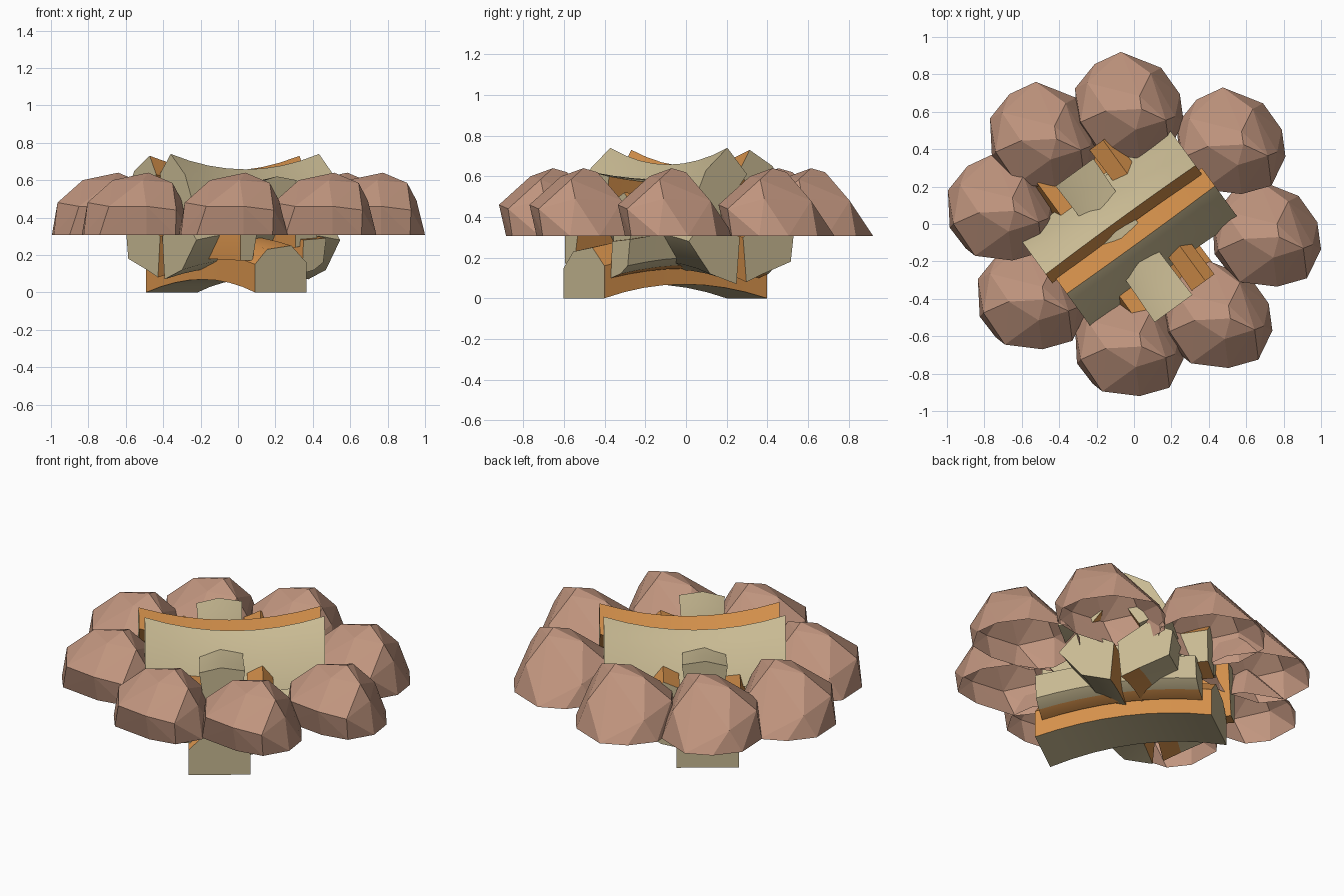
import bpy, bmesh, math
from mathutils import Vector

if "Cube" in bpy.data.objects:
    bpy.data.objects.remove(bpy.data.objects["Cube"])


def material(name, rgb):
    m = bpy.data.materials.new(name)
    m.diffuse_color = (*rgb, 1)
    m.use_nodes = True
    m.node_tree.nodes["Principled BSDF"].inputs["Base Color"].default_value = m.diffuse_color
    return m


STONE = material("clay_stone", (0.53, 0.30, 0.21))
BARK = material("pale_bark", (0.58, 0.49, 0.29))
WOOD = material("orange_wood", (0.66, 0.28, 0.07))


def add_object(name, bm, mats):
    me = bpy.data.meshes.new(name)
    bm.to_mesh(me)
    bm.free()
    for m in mats:
        me.materials.append(m)
    ob = bpy.data.objects.new(name, me)
    bpy.context.collection.objects.link(ob)
    return ob


# Ring of faceted stones: convex domes, open underneath
BASE = [(.295, -.085), (.275, .06), (.175, .2), (-.04, .285), (-.18, .22),
        (-.285, .09), (-.275, -.11), (-.19, -.22), (.06, -.25), (.215, -.22)]
MIDDLE = [(.25, -.06, .49), (.22, -.24, .44), (.06, -.285, .46), (-.14, -.26, .46),
          (-.255, -.09, .48), (-.22, .12, .43), (.12, .17, .48)]
UPPER = [(.20, -.08, .585), (.06, .05, .62), (-.12, -.03, .60), (.04, -.13, .60)]


def stone(i, cx, cy):
    bm = bmesh.new()
    for x, y in BASE:
        bm.verts.new((cx + x, cy + y, .307))
    for x, y, z in MIDDLE + UPPER + [(.07, -.02, .64)]:
        bm.verts.new((cx + x, cy + y, z))
    bmesh.ops.convex_hull(bm, input=bm.verts[:])
    loose = [v for v in bm.verts if not v.link_faces]
    bmesh.ops.delete(bm, geom=loose, context='VERTS')
    bmesh.ops.recalc_face_normals(bm, faces=bm.faces[:])
    under = [f for f in bm.faces if f.normal.z < -.9]
    bmesh.ops.delete(bm, geom=under, context='FACES')
    add_object(f"ring_stone_{i}", bm, [STONE])


for i, c in enumerate([(-.03, .635), (.515, .445), (.705, -.05), (.445, -.485),
                       (-.03, -.635), (-.55, -.385), (-.71, .09), (-.485, .475)]):
    stone(i + 1, *c)

# Two log directions, perpendicular to each other
A = math.radians(36)
L = Vector((math.cos(A), math.sin(A), 0))
P = Vector((math.sin(A), -math.cos(A), 0))


def log(name, along, start, end, section, waist=.93, bend=0, steps=8):
    """Split log: section is (across, height, edge colour); bent and thinned at mid-length."""
    across = P if along is L else L
    n = len(section)
    cu = sum(s[0] for s in section) / n
    cz = sum(s[1] for s in section) / n
    bm = bmesh.new()
    rings = []
    for k in range(steps + 1):
        t = k / steps
        mid = 1 - (2 * t - 1) ** 2
        s = 1 - (1 - waist) * mid
        p = along * (start + (end - start) * t)
        rings.append([bm.verts.new(p + across * (cu + (u - cu) * s)
                                   + Vector((0, 0, cz + (z - cz) * s + bend * mid)))
                      for u, z, _ in section])
    for r, q in zip(rings, rings[1:]):
        for j in range(n):
            f = bm.faces.new((r[j], r[(j + 1) % n], q[(j + 1) % n], q[j]))
            f.material_index = section[j][2]
            f.smooth = True
    for ring in (rings[0], rings[-1]):
        bm.faces.new(ring)
    bmesh.ops.recalc_face_normals(bm, faces=bm.faces[:])
    # crisp long edges and ends
    for e in bm.edges:
        if len(e.link_faces) == 2 and e.calc_face_angle() > math.radians(45):
            e.smooth = False
    add_object(name, bm, [BARK, WOOD])


# Top pair: bark outside, orange split faces along the middle
log("top_log_front", L, -.51, .47, [(-.03, .61, 1), (.09, .74, 0), (.22, .63, 0),
                                    (.31, .44, 0), (.14, .40, 1)], .93, -.07)
log("top_log_back", L, -.54, .45, [(.0, .63, 1), (-.06, .73, 0), (-.20, .65, 0),
                                   (-.31, .46, 0), (-.14, .40, 1)], .93, -.07)

# Middle layer, crossing underneath
log("middle_log_centre", P, -.41, .49, [(-.22, .59, 0), (-.10, .62, 0), (.03, .60, 1),
                                        (.0, .38, 0), (-.19, .38, 1)], .93, -.03)
log("middle_log_right", P, -.46, .47, [(.04, .48, 1), (.13, .52, 1), (.19, .46, 0),
                                       (.18, .27, 1), (.04, .24, 1)])
log("middle_log_left", P, -.48, .49, [(-.20, .47, 1), (-.29, .48, 1), (-.34, .32, 1),
                                      (-.34, .17, 1), (-.26, .17, 1)])

# Lower pair, meeting in a downward ridge
log("lower_log_front", L, -.50, .45, [(.02, .07, 0), (.18, .12, 0), (.31, .28, 0),
                                      (.20, .40, 1), (.0, .30, 1)], .88, .05)
log("lower_log_back", L, -.50, .45, [(-.04, .08, 1), (-.14, .12, 0), (-.31, .18, 0),
                                     (-.33, .33, 0), (-.18, .40, 1), (-.02, .30, 1)], .88, .05)

# Ground pair
log("ground_log_left", P, -.45, .54, [(.06, .0, 0), (-.28, .0, 1), (-.28, .15, 1),
                                      (-.20, .23, 1), (-.04, .25, 1), (.06, .16, 1)], .93, .06)
log("ground_log_right", P, -.40, .50, [(.06, .10, 1), (.14, .12, 0), (.20, .16, 0),
                                       (.22, .29, 1), (.07, .28, 1)], .93, .04)
